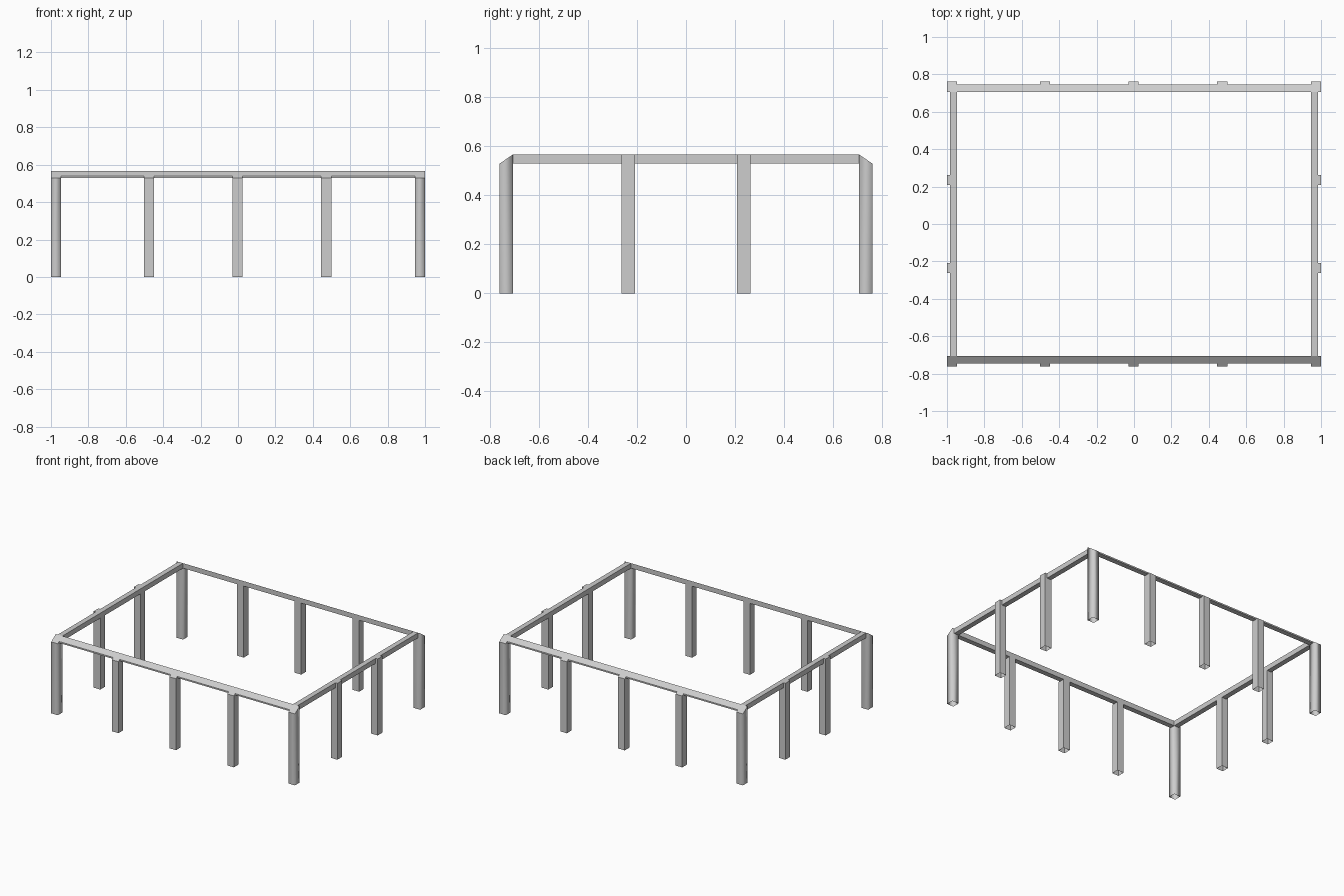
import bpy, bmesh
from mathutils import Vector

cube = bpy.data.objects.get("Cube")
if cube:
    bpy.data.objects.remove(cube)

grey = bpy.data.materials.new("light_grey")
grey.use_nodes = True
colour = (0.61, 0.61, 0.61, 1)
grey.diffuse_color = colour
grey.node_tree.nodes["Principled BSDF"].inputs["Base Color"].default_value = colour

HX, HY, W = 1.0, 0.761, 0.054       # half sizes and post width
TOP, EAVE, SOFFIT = 0.567, 0.53, 0.53
SETBACK = 0.016                     # beams sit back from the post faces


def prism(name, profile, start, end, along, open_bottom=False, rounded=False):
    """Extrude a (horizontal, z) profile along the x or y axis."""
    def place(p, t):
        return (t, p[0], p[1]) if along == "x" else (p[0], t, p[1])
    bm = bmesh.new()
    a, b = [[bm.verts.new(place(p, t)) for p in profile] for t in (start, end)]
    n = len(profile)
    bm.faces.new(a)
    bm.faces.new(b)
    for i in range(n):
        j = (i + 1) % n
        bm.faces.new((a[i], a[j], b[j], b[i]))
    bmesh.ops.recalc_face_normals(bm, faces=bm.faces)
    bm.normal_update()
    if open_bottom:
        low = [f for f in bm.faces if f.normal.z < -0.9]
        bmesh.ops.delete(bm, geom=low, context="FACES")
    if rounded:
        # soft shading round the shaft, crisp sloping top
        for f in bm.faces:
            f.smooth = True
        for e in bm.edges:
            e.smooth = abs((e.verts[0].co - e.verts[1].co).normalized().dot(Vector((0, 0, 1)))) > 0.9
    mesh = bpy.data.meshes.new(name)
    bm.to_mesh(mesh)
    bm.free()
    mesh.materials.append(grey)
    obj = bpy.data.objects.new(name, mesh)
    bpy.context.collection.objects.link(obj)
    return obj


def sloped(s, outer, base):
    """Section of a front or back part whose top falls outwards."""
    inner = HY - W
    edge = TOP - (TOP - EAVE) * (outer - inner) / W
    return [(s * inner, base), (s * outer, base), (s * outer, edge), (s * inner, TOP)]


def level(s, outer, base):
    """Section of a side part with a level top."""
    inner = HX - W
    return [(s * inner, base), (s * outer, base), (s * outer, TOP), (s * inner, TOP)]


# Front and back rows: corner posts, middle posts and sloping beams
row_x = [-HX + W / 2, -0.475, -0.003, 0.472, HX - W / 2]
for s, row in ((-1, "front"), (1, "back")):
    for i, x in enumerate(row_x):
        corner = i in (0, len(row_x) - 1)
        prism(row + ("_corner_post" if corner else "_post"), sloped(s, HY, 0),
              x - W / 2, x + W / 2, "x", open_bottom=True, rounded=corner)
    for x0, x1 in zip(row_x, row_x[1:]):
        prism(row + "_beam", sloped(s, HY - SETBACK, SOFFIT), x0 + W / 2, x1 - W / 2, "x")

# Side rows: posts and level beams between the corners
row_y = [-HY + W / 2, -0.236, 0.236, HY - W / 2]
for s, row in ((-1, "right"), (1, "left")):
    for y in row_y[1:-1]:
        prism(row + "_post", level(s, HX, 0), y - W / 2, y + W / 2, "y", open_bottom=True)
    for y0, y1 in zip(row_y, row_y[1:]):
        prism(row + "_beam", level(s, HX - SETBACK, SOFFIT), y0 + W / 2, y1 - W / 2, "y")
